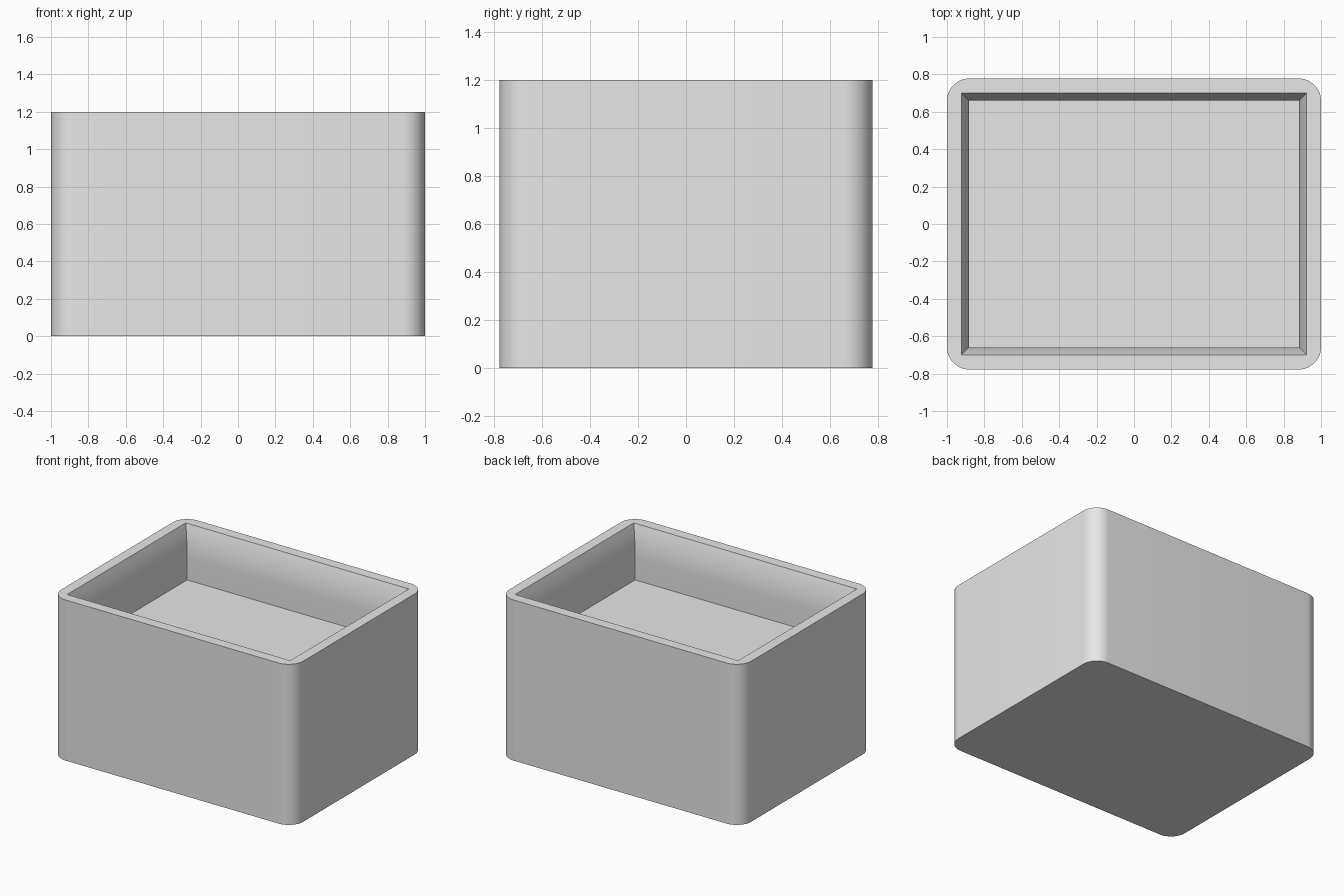
import bpy, bmesh, math

# Remove the default cube
cube = bpy.data.objects.get("Cube")
if cube:
    bpy.data.objects.remove(cube, do_unlink=True)

HX, HY, HEIGHT = 1.0, 0.778, 1.2      # outer half sizes and height
RADIUS, STEPS = 0.12, 12              # rounded upright corners
FLOOR_Z, WALL, FLARE = 0.8, 0.118, 0.04
FLARE_H, FLARE_STEPS = 0.24, 8
SIGNS = [(1, 1), (-1, 1), (-1, -1), (1, -1)]

grey = bpy.data.materials.new("light grey")
grey.use_nodes = True
color = (0.8, 0.8, 0.8, 1.0)
grey.diffuse_color = color
grey.node_tree.nodes["Principled BSDF"].inputs["Base Color"].default_value = color

bm = bmesh.new()


def outer_ring(z):
    """Four corner arcs, counter-clockwise, one list per corner."""
    arcs = []
    for i, (sx, sy) in enumerate(SIGNS):
        arc = []
        for k in range(STEPS + 1):
            a = (i + k / STEPS) * math.pi / 2
            arc.append(bm.verts.new((sx * (HX - RADIUS) + RADIUS * math.cos(a),
                                     sy * (HY - RADIUS) + RADIUS * math.sin(a), z)))
        arcs.append(arc)
    return arcs


def inner_ring(z, inset):
    """Square-cornered opening at a given distance from the outside."""
    return [bm.verts.new((sx * (HX - inset), sy * (HY - inset), z)) for sx, sy in SIGNS]


def skin(a, b):
    """Join two matching rings with quads."""
    for i in range(len(a)):
        j = (i + 1) % len(a)
        bm.faces.new((a[i], a[j], b[j], b[i]))


# Outer wall and underside
bottom, top = outer_ring(0), outer_ring(HEIGHT)
flat_bottom, flat_top = sum(bottom, []), sum(top, [])
skin(flat_bottom, flat_top)
bm.faces.new(flat_bottom[::-1])

# Recess: gently flared mouth, straight walls, flat floor
rings = []
for k in range(FLARE_STEPS + 1):
    t = k / FLARE_STEPS
    rings.append(inner_ring(HEIGHT - FLARE_H * t, WALL - FLARE * (1 - t) ** 2))
rings.append(inner_ring(FLOOR_Z, WALL))
for a, b in zip(rings, rings[1:]):
    skin(a, b)
bm.faces.new(rings[-1])

# Rim: a corner fan and a straight strip per side
mouth = rings[0]
for i in range(4):
    j = (i + 1) % 4
    bm.faces.new([mouth[i]] + top[i])
    bm.faces.new((mouth[i], top[i][-1], top[j][0], mouth[j]))

bmesh.ops.recalc_face_normals(bm, faces=bm.faces[:])
mesh = bpy.data.meshes.new("box_body")
bm.to_mesh(mesh)
bm.free()
mesh.materials.append(grey)

box = bpy.data.objects.new("box_body", mesh)
bpy.context.collection.objects.link(box)
bpy.ops.object.select_all(action='DESELECT')
box.select_set(True)
bpy.context.view_layer.objects.active = box
bpy.ops.object.shade_smooth_by_angle(angle=math.radians(30))
